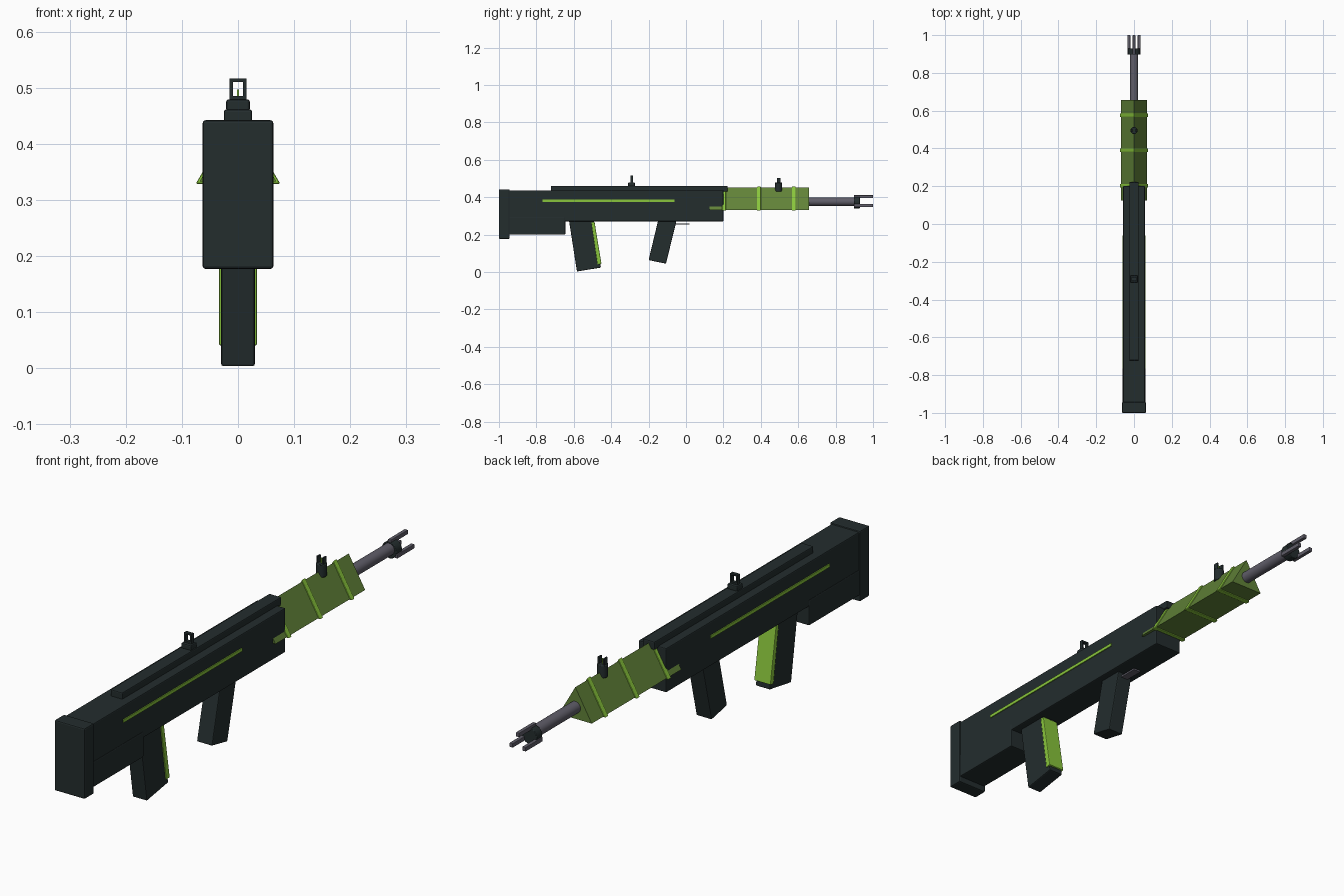
import bpy
import bmesh
from math import sin, cos, tau, radians

cube = bpy.data.objects.get("Cube")
if cube:
    bpy.data.objects.remove(cube, do_unlink=True)


def material(name, rgb):
    m = bpy.data.materials.new(name)
    m.use_nodes = True
    m.diffuse_color = (*rgb, 1)
    m.node_tree.nodes["Principled BSDF"].inputs["Base Color"].default_value = (*rgb, 1)
    return m


DARK = material("dark slate", (0.017, 0.026, 0.027))
GREEN = material("olive green", (0.12, 0.225, 0.04))
LIME = material("lime green", (0.25, 0.56, 0.045))
STEEL = material("steel grey", (0.115, 0.11, 0.14))
AXIS_Z = 0.372


def extrude(name, points, axis, a, b, mat, bevel=0.0):
    """Extrude a closed profile along x (y, z points), y (x, z) or z (x, y)."""
    place = {"x": lambda p, t: (t, *p),
             "y": lambda p, t: (p[0], t, p[1]),
             "z": lambda p, t: (*p, t)}[axis]
    bm = bmesh.new()
    ends = [[bm.verts.new(place(p, t)) for p in points] for t in (a, b)]
    for ring in ends:
        bm.faces.new(ring)
    for i in range(len(points)):
        j = (i + 1) % len(points)
        bm.faces.new((ends[0][i], ends[0][j], ends[1][j], ends[1][i]))
    bmesh.ops.recalc_face_normals(bm, faces=bm.faces)
    mesh = bpy.data.meshes.new(name)
    bm.to_mesh(mesh)
    bm.free()
    mesh.materials.append(mat)
    ob = bpy.data.objects.new(name, mesh)
    bpy.context.collection.objects.link(ob)
    if bevel:
        mod = ob.modifiers.new("Bevel", "BEVEL")
        mod.width = bevel
        mod.segments = 2
    return ob


def box(name, half_x, y, z, mat, bevel=0.0, x=0.0):
    corners = [(y[0], z[0]), (y[1], z[0]), (y[1], z[1]), (y[0], z[1])]
    return extrude(name, corners, "x", x - half_x, x + half_x, mat, bevel)


def polygon(radius, sides, cx=0.0, cy=0.0, turn=90):
    angles = [radians(turn) + tau * i / sides for i in range(sides)]
    return [(cx + radius * cos(t), cy + radius * sin(t)) for t in angles]


def smooth(ob):
    bpy.ops.object.select_all(action="DESELECT")
    ob.select_set(True)
    bpy.context.view_layer.objects.active = ob
    bpy.ops.object.shade_smooth_by_angle(angle=radians(35))


# Stock and receiver
box("butt_plate", 0.063, (-1.0, -0.943), (0.177, 0.442), DARK, 0.005)
box("receiver", 0.058, (-0.96, 0.2), (0.271, 0.437), DARK, 0.004)
box("lower_stock", 0.06, (-0.96, -0.645), (0.2, 0.296), DARK, 0.004)
box("top_rail", 0.025, (-0.722, 0.222), (0.43, 0.461), DARK, 0.004)
for side, s in (("left", 1), ("right", -1)):
    box(side + "_stripe", 0.003, (-0.766, -0.062), (0.375, 0.387), LIME, x=s * 0.0585)

# Grips, leaning back, with a bright panel on the rear one
rear_grip = [(-0.627, 0.285), (-0.583, 0.003), (-0.455, 0.024), (-0.495, 0.285)]
extrude("rear_grip", rear_grip, "x", -0.03, 0.03, DARK, 0.004)
panel = [(-0.506, 0.265), (-0.473, 0.04), (-0.452, 0.044), (-0.489, 0.268)]
extrude("grip_panel", panel, "x", -0.034, 0.034, LIME, 0.003)
fore_grip = [(-0.147, 0.285), (-0.2, 0.064), (-0.107, 0.045), (-0.052, 0.27), (-0.06, 0.285)]
extrude("fore_grip", fore_grip, "x", -0.032, 0.032, DARK, 0.004)
box("trigger_plate", 0.015, (-0.07, 0.018), (0.254, 0.261), STEEL)

# Triangular handguard with raised bands
extrude("handguard", polygon(0.079, 3, 0, AXIS_Z), "y", 0.125, 0.657, GREEN)
for i, y in enumerate((0.203, 0.39, 0.576)):
    extrude(f"handguard_band_{i + 1}", polygon(0.087, 3, 0, AXIS_Z), "y",
            y - 0.01, y + 0.01, LIME, 0.003)

# Barrel, muzzle collar and three prongs
smooth(extrude("barrel", polygon(0.022, 24, 0, AXIS_Z + 0.004), "y", 0.6, 0.915, STEEL))
smooth(extrude("muzzle_collar", polygon(0.031, 24, 0, AXIS_Z), "y", 0.897, 0.93, DARK, 0.002))
for i, (x, z) in enumerate(polygon(0.031, 3, 0, AXIS_Z)):
    box(f"muzzle_prong_{i + 1}", 0.007, (0.898, 1.0), (z - 0.008, z + 0.008), STEEL, 0.002, x)

# Rear sight: ridged foot and open frame
REAR = -0.291
box("rear_sight_foot", 0.021, (REAR - 0.018, REAR + 0.018), (0.458, 0.479), DARK, 0.004)
for side, s in (("left", 1), ("right", -1)):
    box(side + "_rear_sight_post", 0.003, (REAR - 0.007, REAR + 0.007), (0.476, 0.515), DARK, x=s * 0.012)
box("rear_sight_top", 0.015, (REAR - 0.007, REAR + 0.007), (0.51, 0.516), DARK)
box("rear_sight_sill", 0.015, (REAR - 0.007, REAR + 0.007), (0.476, 0.485), DARK)

# Front sight: round foot, ears and bright bead
FRONT = 0.495
smooth(extrude("front_sight_foot", polygon(0.019, 16, 0, FRONT), "z", 0.43, 0.479, DARK, 0.003))
for side, s in (("left", 1), ("right", -1)):
    box(side + "_front_sight_ear", 0.003, (FRONT - 0.009, FRONT + 0.009), (0.475, 0.503), DARK, x=s * 0.012)
box("front_sight_bead", 0.002, (FRONT - 0.002, FRONT + 0.002), (0.475, 0.497), LIME)
